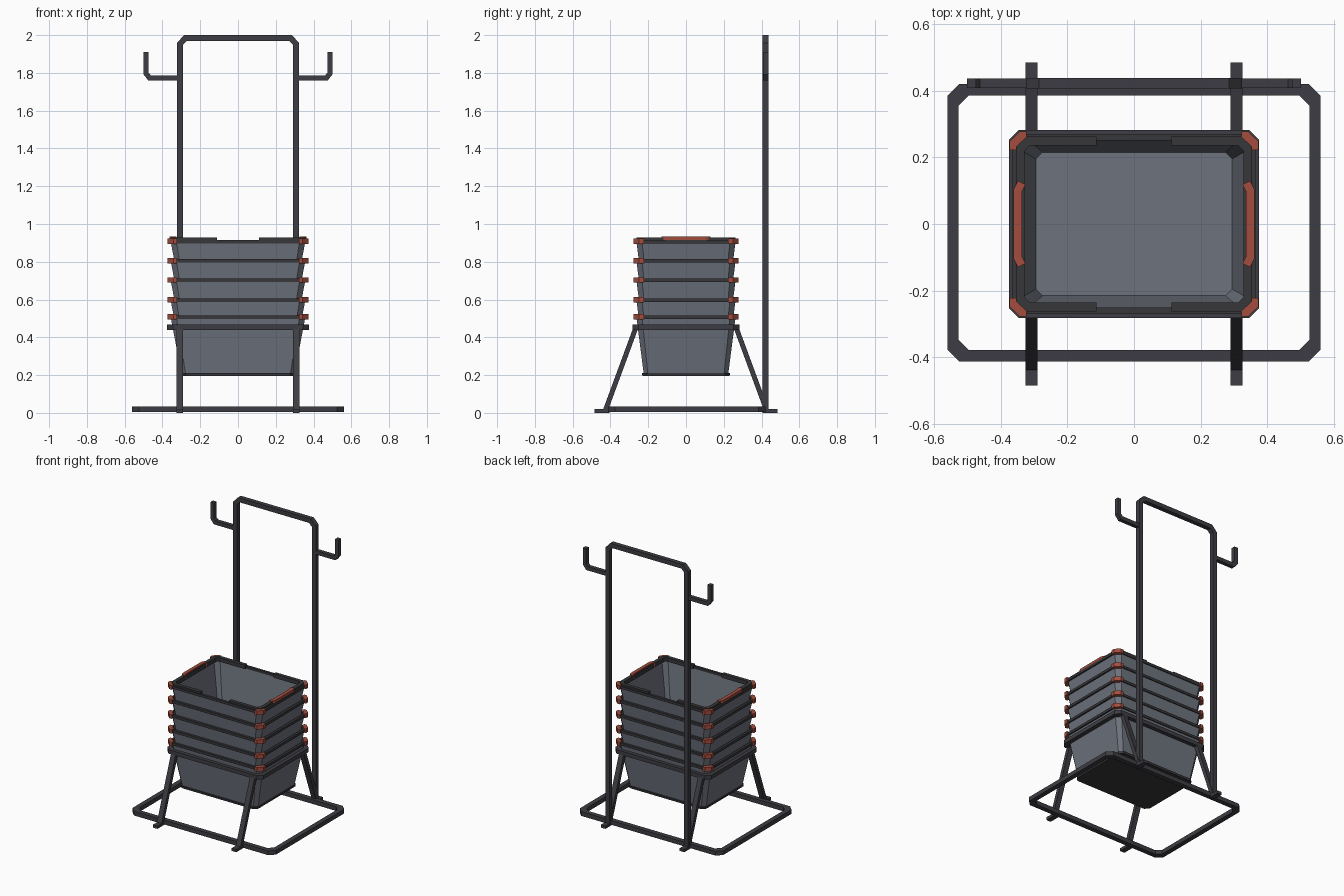
import bpy, bmesh
from mathutils import Vector

if "Cube" in bpy.data.objects:
    bpy.data.objects.remove(bpy.data.objects["Cube"])


def material(name, rgb):
    m = bpy.data.materials.new(name)
    m.diffuse_color = (*rgb, 1)
    m.use_nodes = True
    m.node_tree.nodes["Principled BSDF"].inputs["Base Color"].default_value = m.diffuse_color
    return m


FRAME = material("dark frame metal", (0.048, 0.046, 0.056))
TRIM = material("charcoal trim", (0.038, 0.038, 0.043))
GREY = material("basket grey", (0.155, 0.17, 0.205))
RED = material("red plastic", (0.36, 0.075, 0.048))


def finish(name, bm, mat):
    bmesh.ops.recalc_face_normals(bm, faces=bm.faces)
    me = bpy.data.meshes.new(name)
    bm.to_mesh(me)
    bm.free()
    me.materials.append(mat)
    ob = bpy.data.objects.new(name, me)
    bpy.context.collection.objects.link(ob)
    return ob


def bridge(bm, loops, closed):
    n, k = len(loops), len(loops[0])
    for i in range(n if closed else n - 1):
        a, b = loops[i], loops[(i + 1) % n]
        for j in range(k):
            q = (j + 1) % k
            bm.faces.new((a[j], a[q], b[q], b[j]))
    if not closed:
        bm.faces.new(loops[0])
        bm.faces.new(loops[-1])


def loft(name, sections, mat, closed=False, yc=0.0):
    """Chamfered rectangles (half x, half y, chamfer, z) joined in order."""
    bm = bmesh.new()
    loops = []
    for hx, hy, c, z in sections:
        pts = [(hx, -hy + c), (hx, hy - c), (hx - c, hy), (-hx + c, hy),
               (-hx, hy - c), (-hx, -hy + c), (-hx + c, -hy), (hx - c, -hy)]
        loops.append([bm.verts.new((x, y + yc, z)) for x, y in pts])
    bridge(bm, loops, closed)
    return finish(name, bm, mat)


def ring(name, hx, hy, c, w, z0, z1, mat, yc=0.0):
    ci = max(c - w * 0.15, 0.005)
    return loft(name, [(hx, hy, c, z0), (hx, hy, c, z1),
                       (hx - w, hy - w, ci, z1), (hx - w, hy - w, ci, z0)], mat, True, yc)


def bar(name, path, w, d0, d1, axis, mat):
    """Mitred flat bar along a 2D path, filling depth d0..d1 along axis."""
    to3 = {'x': lambda u, v, d: (d, u, v), 'y': lambda u, v, d: (u, d, v),
           'z': lambda u, v, d: (u, v, d)}[axis]
    p = [Vector(q) for q in path]
    bm = bmesh.new()
    loops = []
    for i, q in enumerate(p):
        dirs = []
        if i > 0:
            dirs.append((q - p[i - 1]).normalized())
        if i < len(p) - 1:
            dirs.append((p[i + 1] - q).normalized())
        norms = [Vector((-t.y, t.x)) for t in dirs]
        m = sum(norms, Vector((0, 0))).normalized()
        m *= w / 2 / m.dot(norms[0])
        a, b = q + m, q - m
        loops.append([bm.verts.new(to3(*c)) for c in
                      ((a.x, a.y, d0), (a.x, a.y, d1), (b.x, b.y, d1), (b.x, b.y, d0))])
    bridge(bm, loops, False)
    return finish(name, bm, mat)


def flip(path, sx, sy=1):
    return [(x * sx, y * sy) for x, y in path]


# Floor frame and basket holder
ring("base_frame", 0.56, 0.416, 0.036, 0.034, 0.005, 0.035, FRAME, 0.004)
ring("basket_holder", 0.375, 0.282, 0.03, 0.03, 0.44, 0.468, FRAME)

# Tall hoop at the back with two side hooks
half = [(0.308, 0.01), (0.308, 1.953), (0.278, 1.985)]
bar("back_hoop", half + flip(half, -1)[::-1], 0.031, 0.406, 0.438, 'y', FRAME)
hook = [(0.31, 1.773), (0.468, 1.773), (0.487, 1.797), (0.487, 1.91)]
for s, side in ((1, "right"), (-1, "left")):
    bar(side + "_hook", flip(hook, s), 0.027, 0.408, 0.436, 'y', FRAME)
    # Splayed legs with flat feet
    d0, d1 = sorted((0.29 * s, 0.326 * s))
    for t, end in ((1, "back"), (-1, "front")):
        bar(f"{end}_{side}_leg", flip([(0.428, 0.01), (0.267, 0.447)], t),
            0.026, d0, d1, 'x', FRAME)
        bar(f"{end}_{side}_foot", flip([(0.405, 0.01), (0.484, 0.01)], t),
            0.02, d0, d1, 'x', FRAME)

# Five nested baskets
corner = [(0.360, 0.222), (0.360, 0.242), (0.337, 0.264), (0.322, 0.264)]
for i, z in enumerate((0.51, 0.60, 0.705, 0.808, 0.91)):
    b = z - 0.31
    n = str(i + 1)
    loft("basket_shell_" + n, [(0.298, 0.223, 0.022, b), (0.357, 0.263, 0.03, z),
                               (0.346, 0.253, 0.028, z), (0.294, 0.215, 0.02, b + 0.012)], GREY)
    loft("basket_base_" + n, [(0.303, 0.231, 0.025, b - 0.005),
                              (0.305, 0.233, 0.025, b + 0.010)], TRIM)
    ring("basket_rim_" + n, 0.365, 0.268, 0.03, 0.018, z - 0.012, z + 0.006, TRIM)
    for sx in (1, -1):
        for sy in (1, -1):
            bar("rim_corner_" + n, flip(corner, sx, sy), 0.027,
                z - 0.016, z + 0.013, 'z', RED)

# Raised lip of the top basket, open in the middle of front and back, and handles
lip = [(0.112, -0.249), (0.317, -0.249), (0.341, -0.226),
       (0.341, 0.226), (0.317, 0.249), (0.112, 0.249)]
handle = [(0.337, -0.124), (0.349, -0.100), (0.349, 0.100), (0.337, 0.124)]
for s, side in ((1, "right"), (-1, "left")):
    bar(side + "_lip", flip(lip, s), 0.026, 0.900, 0.928, 'z', TRIM)
    bar(side + "_handle", flip(handle, s), 0.025, 0.908, 0.935, 'z', RED)
